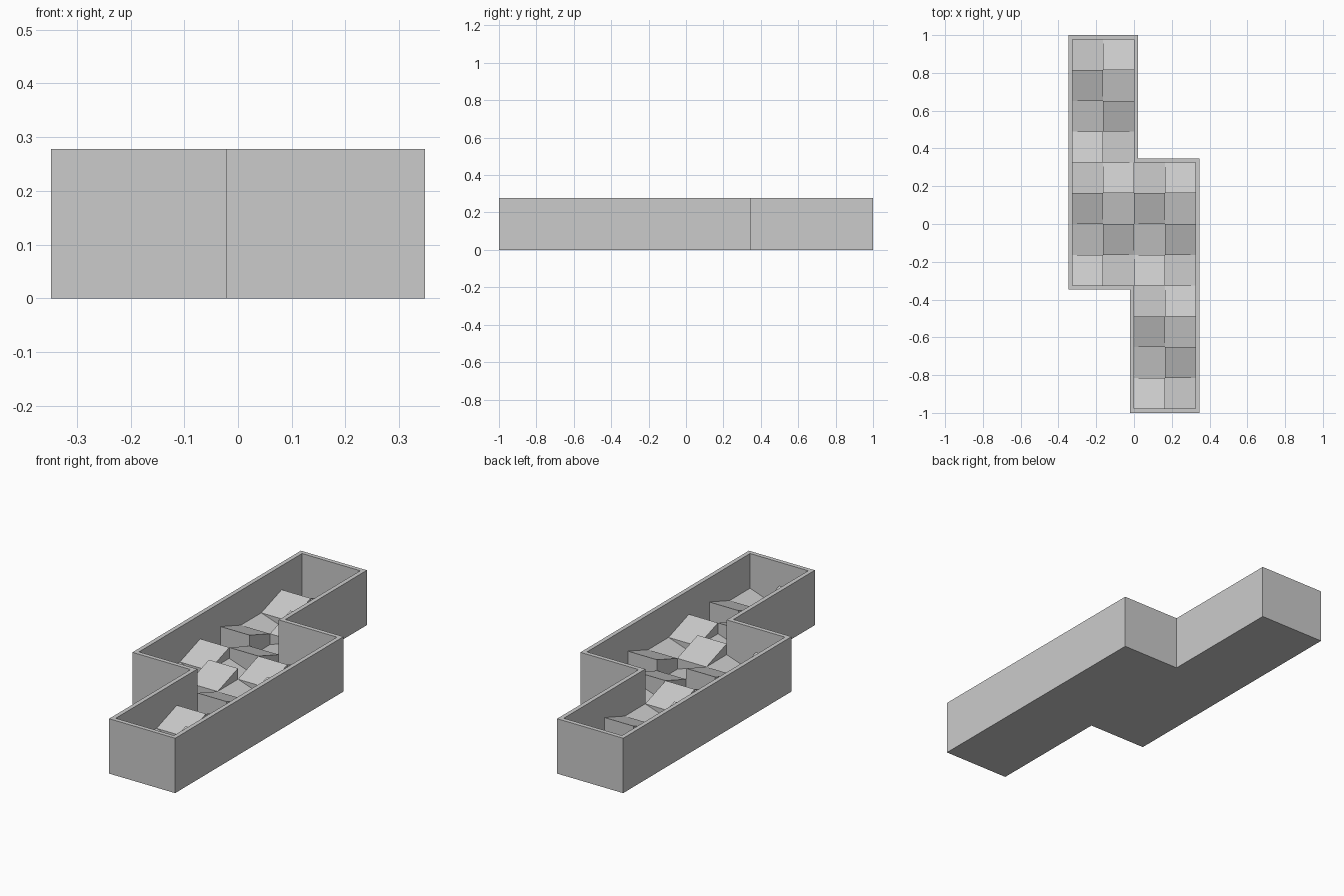
import bpy, bmesh
from mathutils import Vector

cube = bpy.data.objects.get("Cube")
if cube:
    bpy.data.objects.remove(cube, do_unlink=True)

CELL = 0.163      # tile size
WALL = 0.022      # tray wall thickness
HEIGHT = 0.278    # tray height
FLOOR = 0.02
RISE = 0.055      # height gained across a sloping tile

grey = bpy.data.materials.new("plain_grey")
grey.use_nodes = True
grey.diffuse_color = (0.6, 0.6, 0.6, 1)
bsdf = next(n for n in grey.node_tree.nodes if n.type == "BSDF_PRINCIPLED")
bsdf.inputs["Base Color"].default_value = grey.diffuse_color
bsdf.inputs["Roughness"].default_value = 0.8


def finish(bm, name):
    bmesh.ops.recalc_face_normals(bm, faces=bm.faces)
    mesh = bpy.data.meshes.new(name)
    bm.to_mesh(mesh)
    bm.free()
    mesh.materials.append(grey)
    obj = bpy.data.objects.new(name, mesh)
    bpy.context.collection.objects.link(obj)
    return obj


def build_tray():
    # Stepped outline: half of it, then the same half turned by 180 degrees
    w, l, s = 2 * CELL + WALL, 6 * CELL + WALL, 2 * CELL + WALL
    half = [(-WALL, -l), (w, -l), (w, s), (WALL, s)]
    outline = half + [(-x, -y) for x, y in half]
    bm = bmesh.new()
    base = bm.faces.new([bm.verts.new((x, y, 0)) for x, y in outline])
    up = bmesh.ops.extrude_face_region(bm, geom=[base], use_keep_orig=True)["geom"]
    bmesh.ops.translate(bm, vec=(0, 0, HEIGHT),
                        verts=[v for v in up if isinstance(v, bmesh.types.BMVert)])
    bmesh.ops.recalc_face_normals(bm, faces=bm.faces)
    top = max(bm.faces, key=lambda f: f.calc_center_median().z)
    # Rim, then the hollow inside
    bmesh.ops.inset_region(bm, faces=[top], thickness=WALL, use_even_offset=True)
    pit = bmesh.ops.extrude_discrete_faces(bm, faces=[top])["faces"][0]
    bmesh.ops.translate(bm, verts=pit.verts, vec=(0, 0, FLOOR - HEIGHT))
    finish(bm, "tray")


# Downhill direction and lower edge height of each kind of tile
KINDS = {
    "N": (Vector((0, 1)), 0.102),
    "S": (Vector((0, -1)), 0.102),
    "E": (Vector((1, 0)), 0.047),
    "W": (Vector((-1, 0)), 0.047),
}
# Four rows from front to back, two tiles in each
MOTIF = ["NW", "ES", "SE", "WN"]


def build_tile(name, col, row, kind):
    downhill, low = KINDS[kind]
    bm = bmesh.new()
    bmesh.ops.create_cube(bm, size=1)
    for v in bm.verts:
        z = FLOOR / 2
        if v.co.z > 0:
            z = low + RISE * (0.5 - downhill.dot(v.co.xy))
        v.co = ((col + 0.5 + v.co.x) * CELL, (row + 0.5 + v.co.y) * CELL, z)
    finish(bm, name)


build_tray()
for side, first_col, first_row in (("right", -2, -2), ("left", 0, -6)):
    for r in range(8):
        for c, kind in enumerate(MOTIF[r % 4]):
            build_tile(f"{side}_sloped_tile_{r + 1}_{c + 1}", first_col + c, first_row + r, kind)
